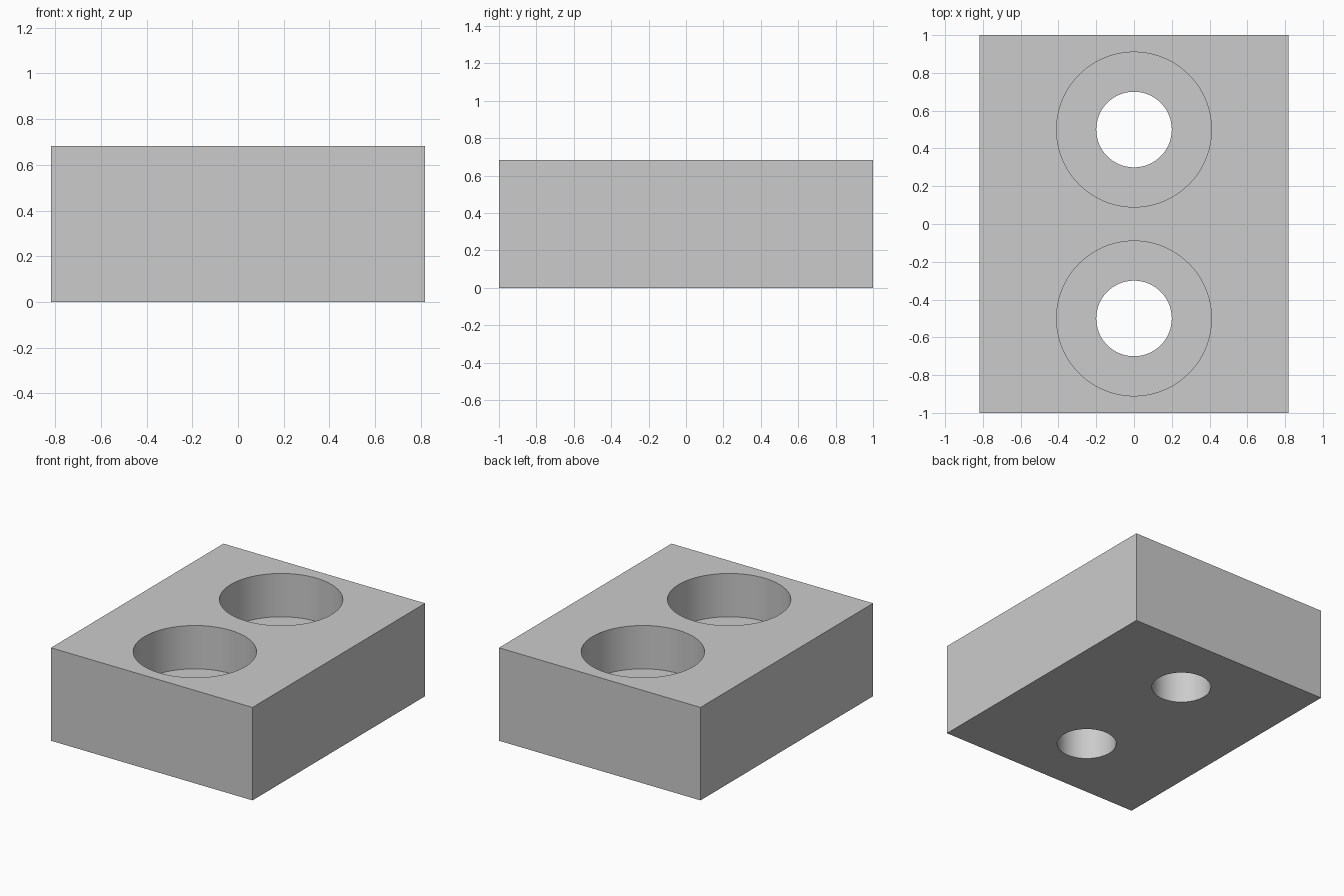
import bpy
import math

if "Cube" in bpy.data.objects:
    bpy.data.objects.remove(bpy.data.objects["Cube"], do_unlink=True)

WIDTH, LENGTH, HEIGHT = 1.636, 2.0, 0.682
HOLE_Y = 0.5
BORE_RADIUS, BORE_FLOOR = 0.41, 0.364
HOLE_RADIUS = 0.2

# Single grey material
grey = bpy.data.materials.new("plain grey")
grey.use_nodes = True
colour = (0.6, 0.6, 0.6, 1.0)
grey.diffuse_color = colour
grey.node_tree.nodes["Principled BSDF"].inputs["Base Color"].default_value = colour

# Rectangular block
bpy.ops.mesh.primitive_cube_add(size=1, location=(0, 0, HEIGHT / 2))
block = bpy.context.object
block.name = "counterbored_block"
block.scale = (WIDTH, LENGTH, HEIGHT)
bpy.ops.object.transform_apply(location=True, rotation=False, scale=True)
block.data.materials.append(grey)


def drill(radius, bottom, y):
    """Cut a round vertical hole from above the block down to the given height."""
    top = HEIGHT + 0.2
    bpy.ops.mesh.primitive_cylinder_add(
        vertices=96, radius=radius, depth=top - bottom,
        location=(0, y, (top + bottom) / 2))
    cutter = bpy.context.object
    cutter.name = "hole_cutter"
    cutter.hide_render = True
    cutter.data.materials.append(grey)
    cut = block.modifiers.new("hole", "BOOLEAN")
    cut.operation = "DIFFERENCE"
    cut.solver = "EXACT"
    cut.object = cutter
    bpy.ops.object.select_all(action="DESELECT")
    block.select_set(True)
    bpy.context.view_layer.objects.active = block
    bpy.ops.object.modifier_apply(modifier=cut.name)
    bpy.data.objects.remove(cutter, do_unlink=True)


# Wide counterbore and narrow through hole at each end
for y in (-HOLE_Y, HOLE_Y):
    drill(BORE_RADIUS, BORE_FLOOR, y)
    drill(HOLE_RADIUS, -0.2, y)

# Smooth hole walls, sharp rims and corners
bpy.ops.object.shade_smooth_by_angle(angle=math.radians(30))
